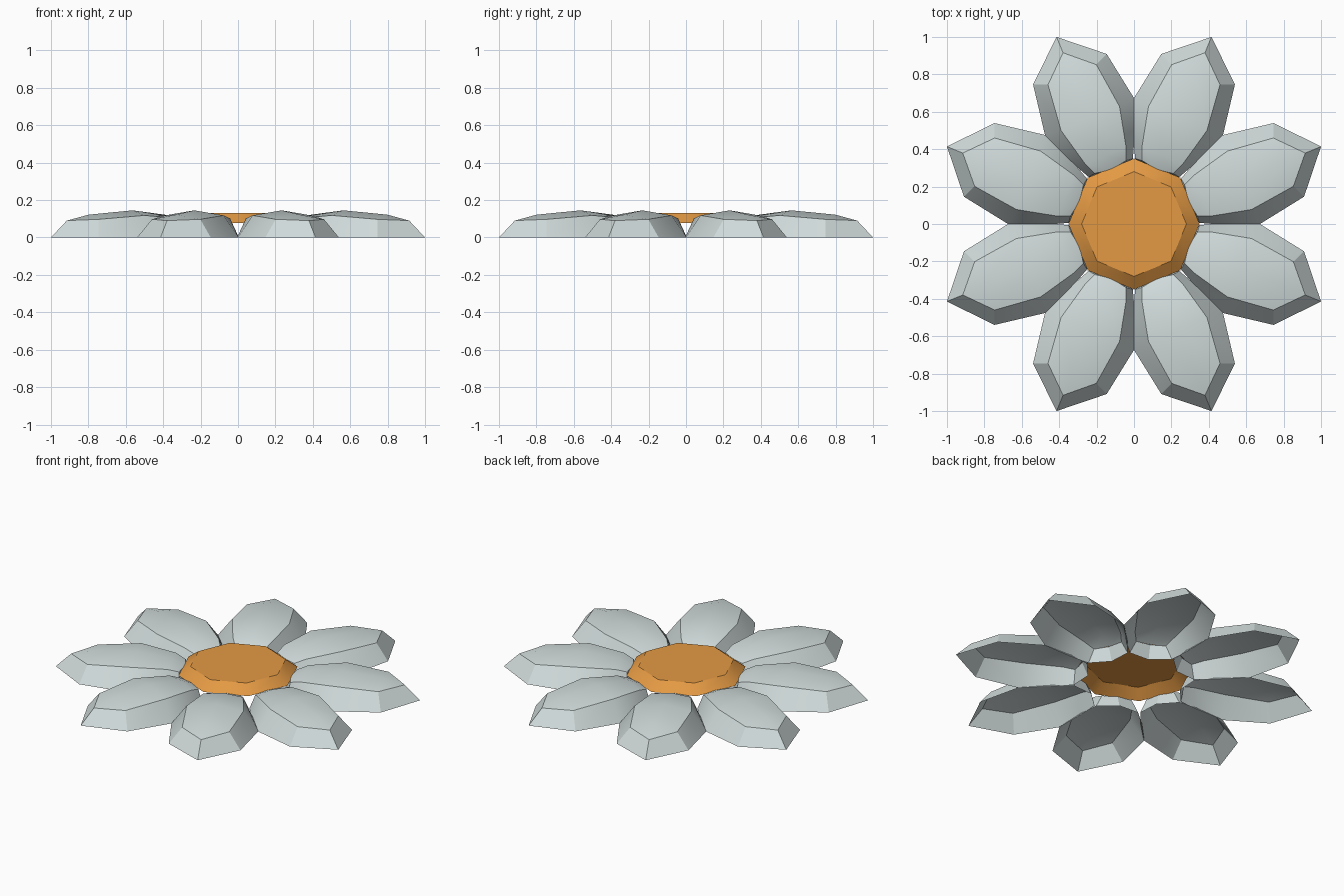
import bpy, math
from mathutils import Matrix

if "Cube" in bpy.data.objects:
    bpy.data.objects.remove(bpy.data.objects["Cube"])

def material(name, col):
    m = bpy.data.materials.new(name)
    m.diffuse_color = (*col, 1)
    m.use_nodes = True
    m.node_tree.nodes["Principled BSDF"].inputs["Base Color"].default_value = m.diffuse_color
    return m

petal_mat = material("pale_grey", (0.64, 0.71, 0.71))
centre_mat = material("orange", (0.77, 0.32, 0.057))

def add_object(name, mesh, mat):
    if mat.name not in mesh.materials:
        mesh.materials.append(mat)
    ob = bpy.data.objects.new(name, mesh)
    bpy.context.collection.objects.link(ob)
    return ob

def smooth(ob):
    bpy.ops.object.select_all(action='DESELECT')
    ob.select_set(True)
    bpy.context.view_layer.objects.active = ob
    bpy.ops.object.shade_smooth_by_angle(angle=math.radians(28))

# Petal: open arched shell, half outlines from tip to base, mirrored across its axis
rim = [(1.0824, 0, 0), (0.896, 0.213, 0), (0.62, 0.258, 0),
       (0.44, 0.187, 0), (0.325, 0.128, 0), (0.28, 0, 0)]
crease = [(0.991, 0, 0.09), (0.864, 0.14, 0.097), (0.61, 0.169, 0.118),
          (0.395, 0.118, 0.102), (0.33, 0.09, 0.08), (0.315, 0, 0.08)]
ridge = [(0.864, 0, 0.122), (0.61, 0, 0.145), (0.395, 0, 0.118)]

def loop(half):
    return half + [(x, -y, z) for x, y, z in half[-2:0:-1]]

outer, inner = loop(rim), loop(crease)
n = len(outer)
verts = outer + inner + ridge
faces = [(i, (i + 1) % n, n + (i + 1) % n, n + i) for i in range(n)]
r = 2 * n
half_faces = [(0, 1, r), (1, 2, r + 1, r), (2, 3, r + 2, r + 1), (3, 4, 5, r + 2)]
for f in half_faces:
    faces.append(tuple(k if k >= r else n + k for k in f))
    faces.append(tuple(k if k >= r else n + (n - k) % n for k in reversed(f)))
petal_mesh = bpy.data.meshes.new("petal")
petal_mesh.from_pydata(verts, [], faces)
petal_mesh.update()

# Eight petals around the centre
for k in range(8):
    ob = add_object(f"petal_{k + 1}", petal_mesh.copy(), petal_mat)
    ob.data.transform(Matrix.Rotation(math.radians(22.5 + 45 * k), 4, 'Z'))
    smooth(ob)

# Centre: eight-sided open cap with a bevelled edge
def ring(rad, z):
    return [(rad * math.cos(i * math.pi / 4), rad * math.sin(i * math.pi / 4), z)
            for i in range(8)]

cm = bpy.data.meshes.new("flower_centre")
cm.from_pydata(ring(0.28, 0.13) + ring(0.35, 0.078), [],
               [tuple(range(8))] +
               [(8 + i, 8 + (i + 1) % 8, (i + 1) % 8, i) for i in range(8)])
cm.update()
smooth(add_object("flower_centre", cm, centre_mat))
